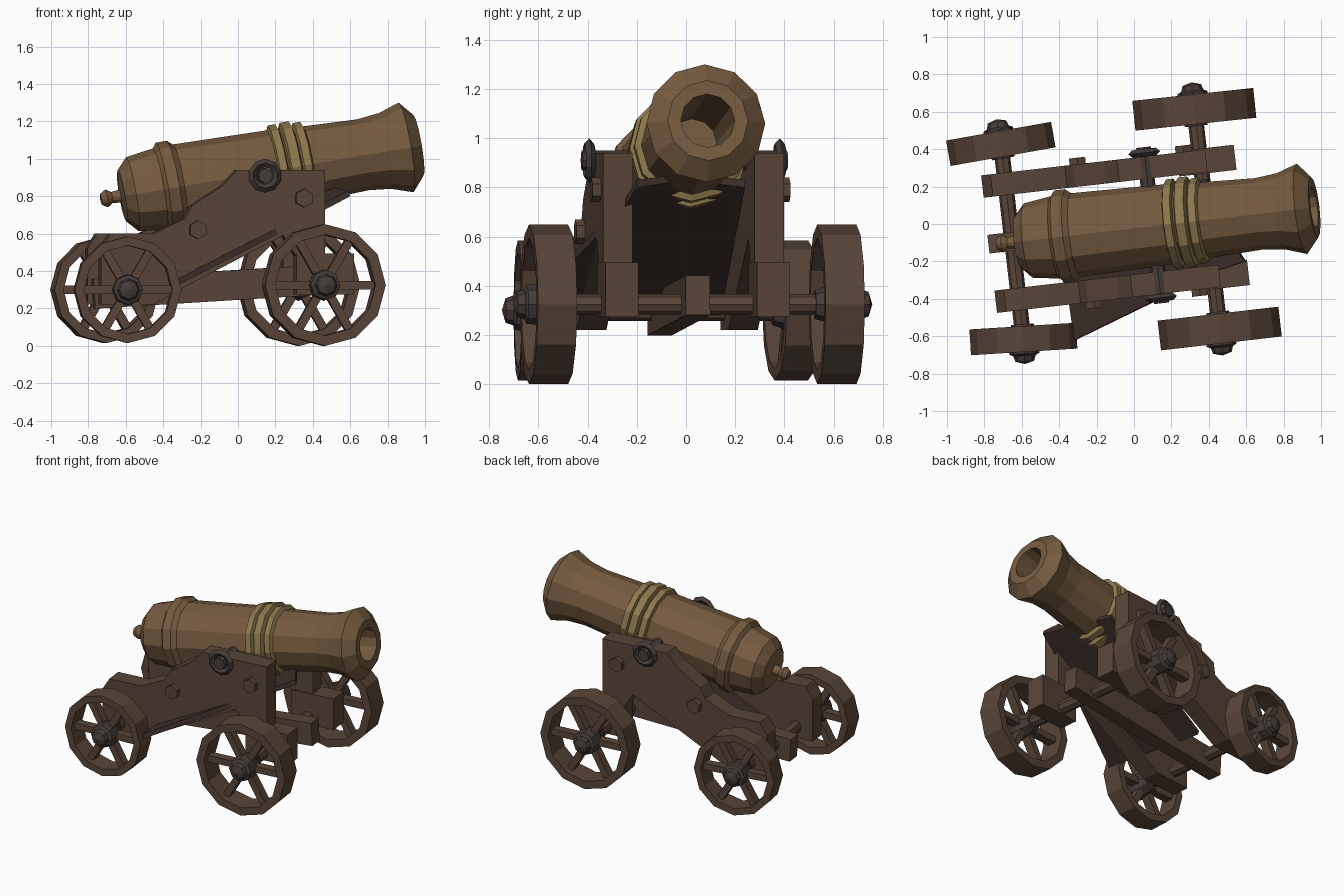
import bpy, bmesh
from math import cos, sin, pi, radians
from mathutils import Matrix, Vector

if "Cube" in bpy.data.objects:
    bpy.data.objects.remove(bpy.data.objects["Cube"])

T, R = Matrix.Translation, Matrix.Rotation


def material(name, rgb):
    m = bpy.data.materials.new(name)
    m.diffuse_color = (*rgb, 1)
    m.use_nodes = True
    m.node_tree.nodes["Principled BSDF"].inputs["Base Color"].default_value = m.diffuse_color
    return m


BRONZE = material("bronze", (0.18, 0.105, 0.05))
GOLD = material("gold_band", (0.27, 0.19, 0.075))
WOOD = material("wood", (0.1, 0.06, 0.04))
DARK = material("dark_wood", (0.05, 0.03, 0.025))
IRON = material("iron", (0.06, 0.045, 0.04))

# The whole cannon is turned a little about z
BASE = T((0, -0.018, 0)) @ R(radians(6.6), 4, 'Z')


def finish(bm, name, mat, mx):
    bmesh.ops.remove_doubles(bm, verts=bm.verts, dist=1e-5)
    bmesh.ops.recalc_face_normals(bm, faces=bm.faces)
    bm.transform(mx)
    me = bpy.data.meshes.new(name)
    bm.to_mesh(me)
    bm.free()
    me.materials.append(mat)
    ob = bpy.data.objects.new(name, me)
    bpy.context.collection.objects.link(ob)
    return ob


def lathe(name, profile, mat, mx, n=12, closed=False):
    """Turn (position, radius) points about the local x axis."""
    bm = bmesh.new()
    rings = []
    for s, r in profile:
        if r == 0:
            rings.append([bm.verts.new((s, 0, 0))] * n)
        else:
            rings.append([bm.verts.new((s, r * sin(2 * pi * i / n), r * cos(2 * pi * i / n)))
                          for i in range(n)])
    pairs = list(zip(rings, rings[1:])) + ([(rings[-1], rings[0])] if closed else [])
    for a, b in pairs:
        for i in range(n):
            j = (i + 1) % n
            bm.faces.new(list(dict.fromkeys((a[i], a[j], b[j], b[i]))))
    return finish(bm, name, mat, mx)


def rod(name, x0, x1, r, mat, mx, n=8):
    return lathe(name, [(x0, 0), (x0, r), (x1, r), (x1, 0)], mat, mx, n)


def box(name, size, mat, mx):
    bm = bmesh.new()
    bmesh.ops.create_cube(bm, size=1, matrix=Matrix.Diagonal((*size, 1)))
    return finish(bm, name, mat, mx)


def slab(name, corners, depth, mat, mx):
    """Extrude an outline along the vector depth."""
    bm = bmesh.new()
    f = bm.faces.new([bm.verts.new(c) for c in corners])
    ext = bmesh.ops.extrude_face_region(bm, geom=[f], use_keep_orig=True)
    bmesh.ops.translate(bm, vec=Vector(depth),
                        verts=[v for v in ext['geom'] if isinstance(v, bmesh.types.BMVert)])
    return finish(bm, name, mat, mx)


# Barrel with breech knob, base ring, flared muzzle and hollow bore
GUN = BASE @ T((0.13, -0.005, 0.93)) @ R(radians(-9.6), 4, 'Y')
lathe("barrel", [
    (-0.885, 0), (-0.88, 0.03), (-0.85, 0.048), (-0.82, 0.03), (-0.775, 0.035),
    (-0.765, 0.14), (-0.71, 0.2), (-0.56, 0.222), (-0.54, 0.25), (-0.48, 0.25),
    (-0.45, 0.225), (0.07, 0.215), (0.27, 0.203), (0.55, 0.192), (0.67, 0.205),
    (0.785, 0.243), (0.852, 0.165), (0.85, 0.11), (0.3, 0.1), (0.3, 0)], BRONZE, GUN)

# Three reinforcing bands
for i, (s, w, r) in enumerate([(0.09, 0.04, 0.24), (0.16, 0.05, 0.243), (0.225, 0.04, 0.23)]):
    lathe(f"barrel_band_{i}", [(s - w / 2 - 0.012, 0.2), (s - w / 2, r), (s + w / 2, r),
                               (s + w / 2 + 0.012, 0.2)], GOLD, GUN, closed=True)

# Side cheeks with their axle blocks, bolts, rings
CHEEK = [(0.425, 0.94), (-0.05, 0.94), (-0.12, 0.86), (-0.29, 0.75), (-0.33, 0.68),
         (-0.5, 0.6), (-0.73, 0.6), (-0.78, 0.52), (-0.78, 0.22), (-0.5, 0.22),
         (-0.3, 0.33), (0.2, 0.59), (0.27, 0.48), (0.425, 0.48)]
for side, tag in ((-1, "right"), (1, "left")):
    slab(f"cheek_{tag}", [(x, side * 0.31 - 0.06, z) for x, z in CHEEK], (0, 0.12, 0), WOOD, BASE)
    box(f"axle_block_{tag}", (0.31, 0.135, 0.22), WOOD, BASE @ T((0.425, side * 0.31, 0.385)))
    out = R(side * pi / 2, 4, 'Z')
    for k, (x, z) in enumerate([(-0.26, 0.62), (0.31, 0.79)]):
        rod(f"bolt_{tag}_{k}", 0, 0.045, 0.05, WOOD, BASE @ T((x, side * 0.36, z)) @ out, 6)
    lathe(f"trunnion_ring_{tag}", [(0.02 * cos(a), 0.068 + 0.022 * sin(a))
                                   for a in (0, pi / 2, pi, 3 * pi / 2)],
          IRON, BASE @ T((0.1, side * 0.39, 0.91)) @ out, 10, True)
trunnion = BASE @ T((0.1, 0, 0.91)) @ R(pi / 2, 4, 'Z')
rod("trunnion", -0.42, 0.42, 0.04, IRON, trunnion)

# Sloping bed plate, askew, rising into the underside of the barrel
slab("bed_plate", [(-0.31, -0.62, 0.33), (0.45, -0.25, 0.72), (0.6, -0.2, 0.8), (0.47, 0.0, 0.83),
                   (0.4, 0.24, 0.8), (-0.42, 0.14, 0.28)], (-0.01, 0, 0.03), DARK, Matrix())

# Central beam joining the two axles
box("perch_beam", (1.36, 0.1, 0.16), WOOD, BASE @ T((-0.1, 0, 0.32)) @ R(radians(-3.5), 4, 'Y'))


def wheel(name, mx, r, w):
    h = w / 2
    lathe(name + "_rim", [(-h, r), (h, r), (h, r * 0.83), (-h, r * 0.83)], WOOD, mx, 12, True)
    lathe(name + "_hub", [(-h - 0.01, 0), (-h - 0.01, 0.06), (0, 0.085), (h + 0.01, 0.08),
                          (h + 0.02, 0.06), (h + 0.05, 0.05), (h + 0.065, 0)], IRON, mx, 8)
    for k in range(6):
        box(f"{name}_spoke_{k}", (0.06, 0.045, r * 0.8), WOOD,
            mx @ R(k * pi / 3 + pi / 6, 4, 'X') @ T((0, 0, r * 0.46)))


# Axles and wheels: place, height, half track, radius, width, toe angles (right, left)
for tag, x, z, y, r, w, toes in (("front", 0.393, 0.325, 0.59, 0.325, 0.16, (0, -0.5)),
                                 ("rear", -0.656, 0.3, 0.525, 0.285, 0.138, (-3, 3.5))):
    rod(f"{tag}_axle", -y, y, 0.042, WOOD, BASE @ T((x, 0, z)) @ R(pi / 2, 4, 'Z'))
    for side, toe, lr in ((-1, toes[0], "right"), (1, toes[1], "left")):
        wheel(f"{tag}_{lr}_wheel",
              BASE @ T((x, side * y, z)) @ R(radians(toe) + side * pi / 2, 4, 'Z'), r, w)
